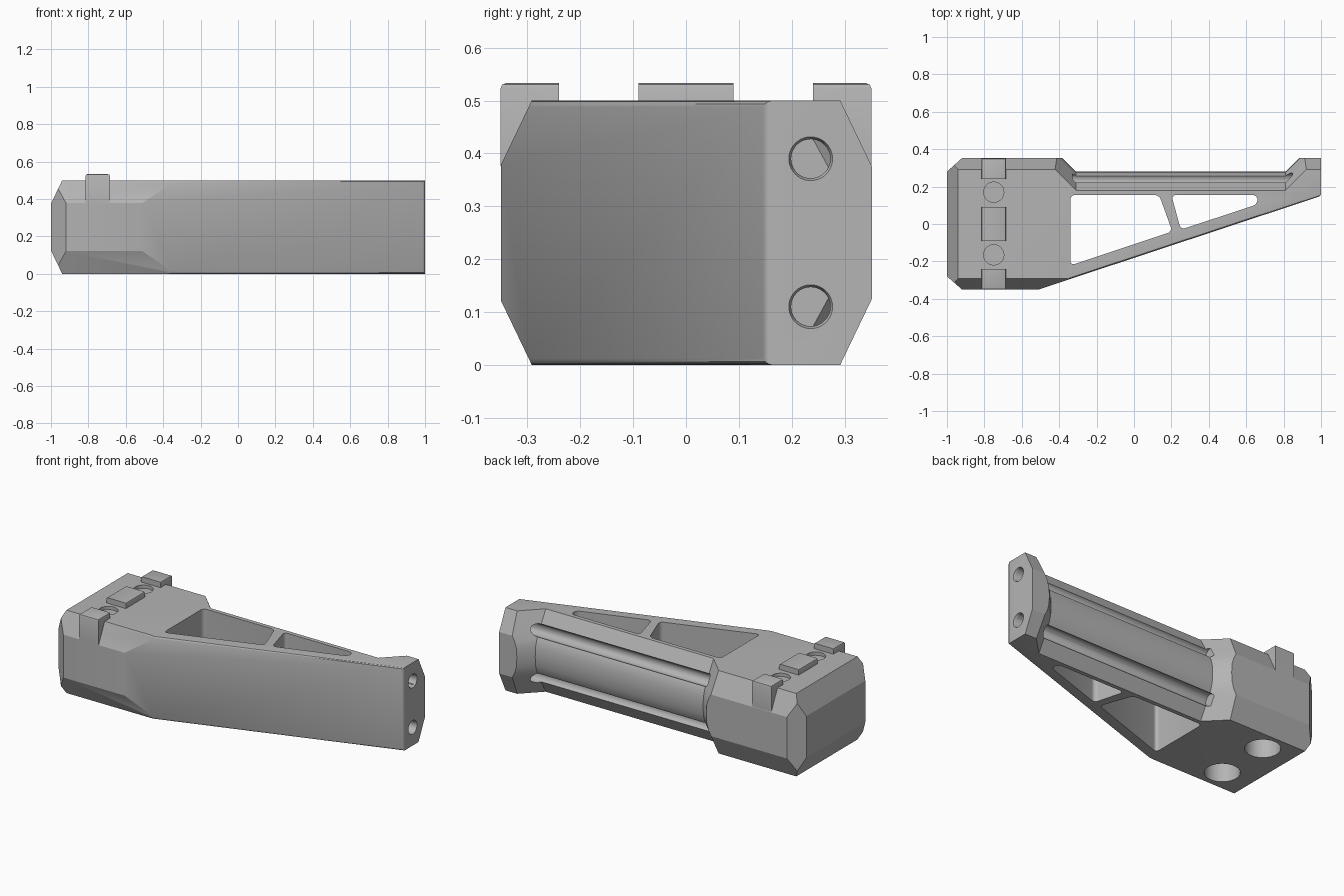
import bpy, bmesh, math
from mathutils import Vector, Matrix

if "Cube" in bpy.data.objects:
    bpy.data.objects.remove(bpy.data.objects["Cube"])

grey = bpy.data.materials.new("machined_grey")
grey.diffuse_color = (0.46, 0.46, 0.46, 1)
grey.use_nodes = True
grey.node_tree.nodes["Principled BSDF"].inputs["Base Color"].default_value = grey.diffuse_color


def finish(bm, name):
    bmesh.ops.recalc_face_normals(bm, faces=bm.faces[:])
    me = bpy.data.meshes.new(name)
    bm.to_mesh(me)
    bm.free()
    ob = bpy.data.objects.new(name, me)
    bpy.context.collection.objects.link(ob)
    me.materials.append(grey)
    return ob


def prism(pts, z0, z1):
    bm = bmesh.new()
    lo = [bm.verts.new((x, y, z0)) for x, y in pts]
    hi = [bm.verts.new((x, y, z1)) for x, y in pts]
    bm.faces.new(lo[::-1])
    bm.faces.new(hi)
    n = len(pts)
    for i in range(n):
        j = (i + 1) % n
        bm.faces.new((lo[i], lo[j], hi[j], hi[i]))
    bmesh.ops.recalc_face_normals(bm, faces=bm.faces[:])
    return bm


def slice_off(bm, co, no):
    r = bmesh.ops.bisect_plane(bm, geom=bm.verts[:] + bm.edges[:] + bm.faces[:],
                               plane_co=co, plane_no=no, clear_outer=True)
    cut = [e for e in r["geom_cut"] if isinstance(e, bmesh.types.BMEdge)]
    bmesh.ops.contextual_create(bm, geom=cut)
    bmesh.ops.recalc_face_normals(bm, faces=bm.faces[:])


def cylinder(p, axis, r1, r2, depth):
    bm = bmesh.new()
    bmesh.ops.create_cone(bm, cap_ends=True, segments=40, radius1=r1, radius2=r2, depth=depth)
    rot = Vector((0, 0, 1)).rotation_difference(Vector(axis)).to_matrix().to_4x4()
    bm.transform(Matrix.Translation(p) @ rot)
    return bm


def cut(ob, bm):
    tool = finish(bm, "cutter")
    tool.hide_render = True
    m = ob.modifiers.new("cut", "BOOLEAN")
    m.operation = "DIFFERENCE"
    m.solver = "EXACT"
    m.object = tool
    bpy.context.view_layer.objects.active = ob
    bpy.ops.object.modifier_apply(modifier=m.name)
    bpy.data.objects.remove(tool)


# Body: convex outline, then chamfer planes along the back, front and left
bm = prism([(1, .352), (1, .15), (-.51, -.35), (-.92, -.35), (-1, -.28),
            (-1, .28), (-.92, .352)], 0, .5)
for s in (-1, 1):
    z = .25 + s * .125
    slice_off(bm, (0, .352, z), (0, .125, s * .06))
    slice_off(bm, (0, -.352, z), (0, -.125, s * .06))
    slice_off(bm, (-1, 0, z), (-.125, 0, s * .06))
# small rounding around the slanted front face
bm.normal_update()
edges = []
for e in bm.edges:
    ns = [f.normal for f in e.link_faces]
    if any(n.y < -.9 and n.x > .2 for n in ns) and any(abs(n.z) > .9 or n.x > .9 for n in ns):
        edges.append(e)
bmesh.ops.bevel(bm, geom=edges, offset=.012, segments=3, profile=.5, affect="EDGES")
body = finish(bm, "mount_body")

# Recess along the back with sloping ends
half = [(.12, .608), (.18, .5), (.237, .397), (.265, .345), (.277, .305), (.28, .25)]
section = half + [(y, .5 - z) for y, z in half[-2::-1]] + [(1, -.108), (1, .608)]
bm = bmesh.new()
rings = []
for x, dy in ((-.51, .2), (-.31, 0), (.81, 0), (1.01, .2)):
    rings.append([bm.verts.new((x, y + dy, z)) for y, z in section])
n = len(section)
for a, b in zip(rings, rings[1:]):
    for i in range(n):
        j = (i + 1) % n
        bm.faces.new((a[i], a[j], b[j], b[i]))
bm.faces.new(rings[0])
bm.faces.new(rings[-1][::-1])
cut(body, bm)

# Two through pockets with rounded corners
for pts in ([(-.34, .155), (.135, .155), (.205, -.04), (-.34, -.222)],
            [(.20, .155), (.66, .155), (.66, .105), (.25, -.03)]):
    bm = prism(pts, -.1, .6)
    up = [e for e in bm.edges if abs(e.verts[0].co.z - e.verts[1].co.z) > .1]
    bmesh.ops.bevel(bm, geom=up, offset=.025, segments=5, profile=.5, affect="EDGES")
    cut(body, bm)

# Long bores from the right end, with countersinks; they leave grooves in the recess
for z in (.11, .39):
    cut(body, cylinder((.385, .236, z), (1, 0, 0), .037, .037, 1.43))
    cut(body, cylinder((.999, .236, z), (1, 0, 0), .036, .046, .022))

# Bolt bores below and shallow round seats on top
for y in (-.165, .17):
    cut(body, cylinder((-.75, y, .15), (0, 0, 1), .096, .096, .5))
    cut(body, cylinder((-.75, y, .51), (0, 0, 1), .054, .054, .06))


# Locating lugs across the top
def lug(name, y0, y1, z0):
    bm = prism([(-.815, y0), (-.685, y0), (-.685, y1), (-.815, y1)], z0, .533)
    top = [e for e in bm.edges if all(v.co.z > .53 for v in e.verts)
           and abs(e.verts[0].co.y - e.verts[1].co.y) > .01]
    if z0 < .45:
        top += [e for e in bm.edges if all(v.co.z > .53 and abs(v.co.y) > .3 for v in e.verts)]
    bmesh.ops.bevel(bm, geom=top, offset=.01, segments=2, profile=.5, affect="EDGES")
    return finish(bm, name)


lug("centre_lug", -.09, .09, .46)
lug("back_lug", .24, .351, .376)
lug("front_lug", -.351, -.24, .376)

# Smooth the curved faces, keep machined edges crisp
for ob in bpy.context.scene.objects:
    ob.select_set(True)
bpy.context.view_layer.objects.active = body
bpy.ops.object.shade_smooth_by_angle(angle=math.radians(25))
